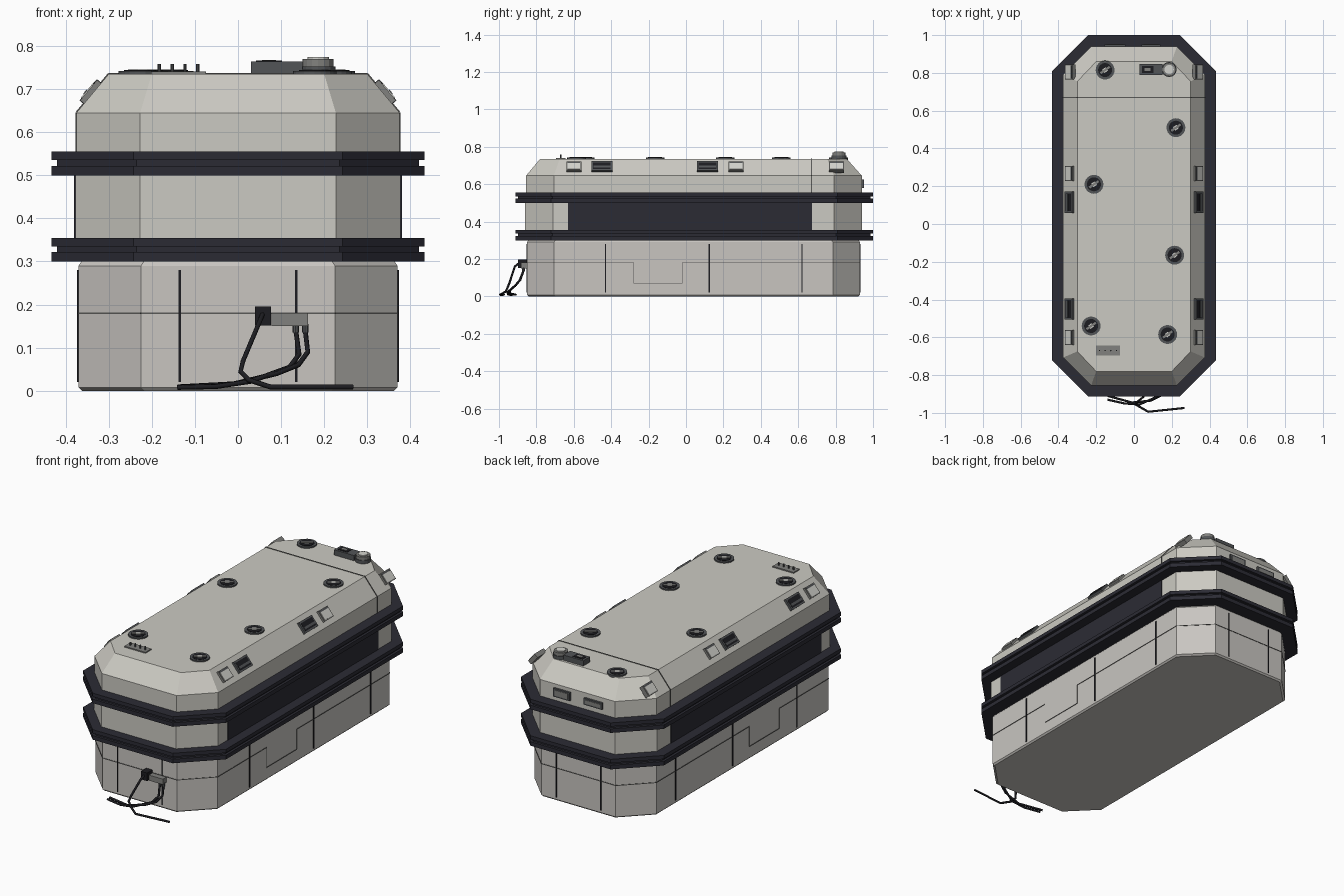
import bpy
import bmesh
import math
from mathutils import Vector, Matrix

if "Cube" in bpy.data.objects:
    bpy.data.objects.remove(bpy.data.objects["Cube"], do_unlink=True)


def material(name, r, g, b):
    m = bpy.data.materials.new(name)
    m.use_nodes = True
    m.diffuse_color = (r, g, b, 1)
    m.node_tree.nodes["Principled BSDF"].inputs["Base Color"].default_value = (r, g, b, 1)
    return m


HULL = material("warm grey hull", 0.60, 0.59, 0.54)
BASE = material("lower hull grey", 0.58, 0.56, 0.53)
RUBBER = material("dark blue rubber", 0.024, 0.024, 0.034)
METAL = material("dark metal", 0.085, 0.09, 0.095)
STEEL = material("mid grey steel", 0.22, 0.22, 0.21)
PALE = material("pale plate", 0.65, 0.65, 0.61)
BLACK = material("black", 0.012, 0.012, 0.015)
SEAM = material("seam grey", 0.10, 0.10, 0.095)


def finish(name, bm, mat, matrix=None):
    bmesh.ops.recalc_face_normals(bm, faces=bm.faces[:])
    me = bpy.data.meshes.new(name)
    bm.to_mesh(me)
    bm.free()
    me.materials.append(mat)
    ob = bpy.data.objects.new(name, me)
    if matrix is not None:
        ob.matrix_world = matrix
    bpy.context.collection.objects.link(ob)
    return ob


def octagon(hx, y0, y1, cx, cy):
    """Long rectangle with cut corners."""
    return [(hx, y0 + cy), (hx, y1 - cy), (hx - cx, y1), (cx - hx, y1),
            (-hx, y1 - cy), (-hx, y0 + cy), (cx - hx, y0), (hx - cx, y0)]


def loft(name, rings, mat):
    """Each ring is (half width, front y, back y, corner x, corner y, z)."""
    bm = bmesh.new()
    loops = [[bm.verts.new((x, y, r[5])) for x, y in octagon(*r[:5])] for r in rings]
    for a, b in zip(loops, loops[1:]):
        for i in range(8):
            j = (i + 1) % 8
            bm.faces.new((a[i], a[j], b[j], b[i]))
    bm.faces.new(loops[0])
    bm.faces.new(loops[-1])
    return finish(name, bm, mat)


def box(name, loc, size, mat, frame=Matrix()):
    bm = bmesh.new()
    bmesh.ops.create_cube(bm, size=1)
    bmesh.ops.scale(bm, vec=size, verts=bm.verts)
    return finish(name, bm, mat, frame @ Matrix.Translation(loc))


def disc(name, loc, radius, height, mat, sides=24):
    """Cylinder standing on loc."""
    bm = bmesh.new()
    bmesh.ops.create_cone(bm, cap_ends=True, segments=sides, radius1=radius,
                          radius2=radius, depth=height)
    ob = finish(name, bm, mat, Matrix.Translation(Vector(loc) + Vector((0, 0, height / 2))))
    return ob


def strip(name, points, width, mat):
    """Thin square bars following a path on the surface."""
    for a, b in zip(points, points[1:]):
        a, b = Vector(a), Vector(b)
        rot = (b - a).to_track_quat('X', 'Z').to_matrix().to_4x4()
        box(name, (0, 0, 0), ((b - a).length, width, width), mat,
            Matrix.Translation((a + b) / 2) @ rot)


def cable(name, points):
    cu = bpy.data.curves.new(name, 'CURVE')
    cu.dimensions = '3D'
    cu.bevel_depth = 0.006
    cu.bevel_resolution = 1
    cu.use_fill_caps = True
    sp = cu.splines.new('POLY')
    sp.points.add(len(points) - 1)
    for p, co in zip(sp.points, points):
        p.co = (*co, 1)
    cu.materials.append(BLACK)
    ob = bpy.data.objects.new(name, cu)
    bpy.context.collection.objects.link(ob)


# Hull sections
FRONT, BACK = -0.85, 0.93
loft("lower_hull", [(0.362, FRONT + .008, BACK - .008, .145, .145, 0),
                    (0.37, FRONT, BACK, .145, .145, 0.008),
                    (0.37, FRONT, BACK, .145, .145, 0.29),
                    (0.362, FRONT + .008, BACK - .008, .145, .145, 0.302)], BASE)
loft("middle_hull", [(0.377, -0.86, 0.94, .15, .15, z) for z in (0.34, 0.51)], HULL)
loft("upper_hull", [(0.375, -0.855, 0.94, .148, .148, 0.54),
                    (0.375, -0.855, 0.94, .148, .148, 0.645),
                    (0.30, -0.78, 0.86, .10, .105, 0.735)], HULL)

# Bumper rings, each with a groove
for label, z in (("lower", 0.30), ("upper", 0.50)):
    outer = (0.433, -0.912, 1.0, .19, .19)
    inner = (0.42, -0.899, 0.987, .185, .185)
    loft(label + "_bumper", [outer + (z,), outer + (z + .022,), inner + (z + .022,),
                             inner + (z + .035,), outer + (z + .035,),
                             outer + (z + .055,)], RUBBER)

# Side details
TILT = math.atan2(0.09, 0.075)
for s in (-1, 1):
    box("side_panel", (s * 0.376, 0.022, 0.427), (0.008, 1.305, 0.15), RUBBER)
    x = s * 0.37
    for y in (-0.43, 0.125, 0.62):
        strip("side_rib", [(x, y, 0.02), (x, y, 0.28)], 0.007, BLACK)
    strip("front_seam", [(0, FRONT, .18), (s * .225, FRONT, .18),
                         (x, -0.705, .18), (x, -0.28, .18)], 0.004, SEAM)
    strip("back_seam", [(0, BACK, .18), (s * .225, BACK, .18),
                        (x, 0.785, .18), (x, -0.02, .18)], 0.004, SEAM)
    strip("hatch_seam", [(x, -0.28, .07), (x, -0.02, .07)], 0.004, SEAM)
    for y in (-0.28, -0.02):
        strip("hatch_edge", [(x, y, .07), (x, y, .18)], 0.002, SEAM)
    for y in (FRONT, BACK):
        strip("end_rib", [(s * .135, y, 0.02), (s * .135, y, 0.28)], 0.005, BLACK)
    strip("lid_seam", [(s * .375, .67, .555), (s * .375, .67, .645),
                       (s * .30, .67, .735), (0, .67, .735)], 0.005, SEAM)

    # Fittings along the sloped shoulder
    for y in (-0.6, -0.45, 0.115, 0.267, 0.805):
        frame = Matrix.Translation((s * 0.3375, y, 0.69)) @ Matrix.Rotation(s * TILT, 4, 'Y')
        if y in (-0.45, 0.115):
            box("vent_frame", (0, 0, 0.002), (0.064, 0.112, 0.022), METAL, frame)
            box("vent_opening", (0, 0, 0.012), (0.046, 0.094, 0.004), BLACK, frame)
            box("vent_slat", (s * 0.008, 0, 0.014), (0.012, 0.09, 0.005), METAL, frame)
        else:
            box("lamp_frame", (0, 0, 0), (0.062, 0.08, 0.024), STEEL, frame)
            box("lamp_plate", (s * 0.003, 0, 0.012), (0.044, 0.068, 0.005), PALE, frame)
            box("lamp_slot", (-s * 0.024, 0, 0.012), (0.008, 0.068, 0.003), METAL, frame)

# Round roof caps
TOP = 0.735
for x, y in ((-0.153, 0.815), (0.222, 0.51), (-0.212, 0.21),
             (0.215, -0.165), (-0.227, -0.54), (0.178, -0.585)):
    disc("cap_ring", (x, y, TOP - .005), 0.05, 0.012, METAL)
    disc("cap_face", (x, y, TOP), 0.037, 0.009, BLACK)
    turn = Matrix.Translation((x, y, TOP + .009)) @ Matrix.Rotation(math.radians(35), 4, 'Z')
    box("cap_handle", (0, 0, 0), (0.06, 0.012, 0.004), STEEL, turn)
    box("cap_grip", (0, 0, 0), (0.022, 0.022, 0.003), PALE, turn)

# Roof plate with pins
box("pin_plate", (-0.138, -0.67, TOP + .002), (0.128, 0.052, 0.008), STEEL)
for i in range(4):
    disc("roof_pin", (-0.183 + i * .03, -0.67, TOP), 0.004, 0.023, METAL, 8)

# Roof control box and beacon
box("control_box", (0.09, 0.818, TOP + .014), (0.12, 0.058, 0.03), METAL)
box("control_screen", (0.072, 0.818, TOP + .029), (0.06, 0.036, 0.004), BLACK)
box("control_button", (0.072, 0.818, TOP + .031), (0.032, 0.016, 0.003), STEEL)
disc("beacon_base", (0.186, 0.818, TOP), 0.04, 0.018, METAL, 16)
disc("beacon_body", (0.186, 0.818, TOP), 0.036, 0.035, STEEL, 16)
disc("beacon_cap", (0.186, 0.818, TOP + .02), 0.025, 0.02, PALE, 12)

# Rear panels
for x, w, h in ((0.09, 0.10, 0.046), (-0.10, 0.11, 0.036)):
    box("rear_panel", (x, 0.942, 0.602), (w, 0.018, h), METAL)
    box("rear_panel_face", (x, 0.951, 0.602), (w - .02, 0.004, h - .016), STEEL)

# Front connector and cables
box("connector_block", (0.058, -0.872, 0.174), (0.038, 0.05, 0.044), BLACK)
box("connector_box", (0.12, -0.865, 0.165), (0.084, 0.035, 0.03), STEEL)
for x in (0.134, 0.156):
    disc("cable_socket", (x, -0.868, 0.135), 0.008, 0.02, METAL, 8)
cable("power_cable", [(0.058, -0.89, 0.18), (0.05, -0.915, 0.16), (0.012, -0.945, 0.07),
                      (0.006, -0.955, 0.045), (0.025, -0.965, 0.025),
                      (0.075, -0.994, 0.009), (0.267, -0.974, 0.009)])
cable("left_cable", [(0.156, -0.868, 0.14), (0.162, -0.885, 0.09), (0.14, -0.91, 0.06),
                     (0.09, -0.935, 0.04), (-0.01, -0.945, 0.016), (-0.14, -0.91, 0.009)])
cable("right_cable", [(0.134, -0.868, 0.14), (0.142, -0.89, 0.085), (0.12, -0.915, 0.055),
                      (0.03, -0.955, 0.022), (-0.05, -0.95, 0.01), (-0.14, -0.93, 0.008)])
